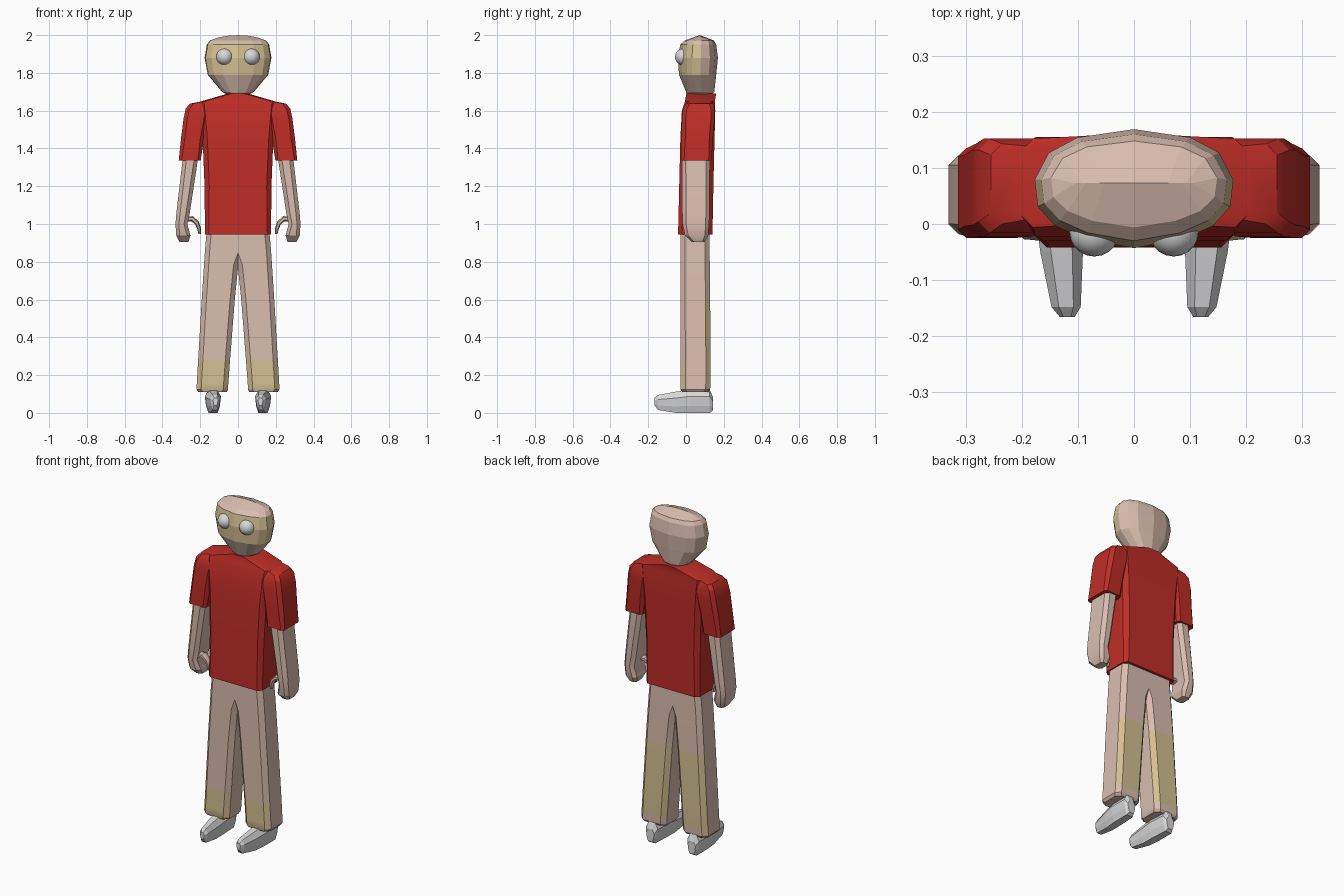
import bpy, bmesh, math

if "Cube" in bpy.data.objects:
    bpy.data.objects.remove(bpy.data.objects["Cube"])


def material(name, rgb):
    m = bpy.data.materials.new(name)
    m.diffuse_color = (*rgb, 1)
    m.use_nodes = True
    m.node_tree.nodes["Principled BSDF"].inputs["Base Color"].default_value = m.diffuse_color
    return m


SKIN = material("beige", (0.70, 0.51, 0.43))
OCHRE = material("ochre", (0.66, 0.53, 0.29))
RED = material("red", (0.52, 0.026, 0.02))
GREY = material("light_grey", (0.68, 0.68, 0.69))


def finish(name, bm, mats, mirror=False, angle=None, rule=None):
    """Turn a bmesh into a coloured, optionally mirrored and smoothed object."""
    bmesh.ops.remove_doubles(bm, verts=bm.verts, dist=0.0005)
    bmesh.ops.recalc_face_normals(bm, faces=bm.faces)
    bm.normal_update()
    if rule:
        for f in bm.faces:
            f.material_index = int(rule(f.calc_center_median(), f.normal))
    me = bpy.data.meshes.new(name)
    bm.to_mesh(me)
    bm.free()
    for m in mats:
        me.materials.append(m)
    ob = bpy.data.objects.new(name, me)
    bpy.context.collection.objects.link(ob)
    if angle:
        bpy.ops.object.select_all(action='DESELECT')
        ob.select_set(True)
        bpy.context.view_layer.objects.active = ob
        bpy.ops.object.shade_smooth_by_angle(angle=math.radians(angle))
    if mirror:
        mod = ob.modifiers.new("Mirror", 'MIRROR')
        mod.use_mirror_merge = False
    return ob


def loft(name, rings, mats, **kw):
    """Skin a list of equal-length point rings and cap both ends."""
    bm = bmesh.new()
    vs = [[bm.verts.new(p) for p in r] for r in rings]
    n = len(vs[0])
    for a, b in zip(vs, vs[1:]):
        for i in range(n):
            j = (i + 1) % n
            bm.faces.new((a[i], a[j], b[j], b[i]))
    bm.faces.new(vs[0])
    bm.faces.new(vs[-1])
    return finish(name, bm, mats, **kw)


def box_ring(z, x0, x1, y0, y1, c):
    """Horizontal rectangle with chamfered corners."""
    return [(x0 + c, y0, z), (x1 - c, y0, z), (x1, y0 + c, z), (x1, y1 - c, z),
            (x1 - c, y1, z), (x0 + c, y1, z), (x0, y1 - c, z), (x0, y0 + c, z)]


# Head and neck: faceted rings, closing on a ridge at the crown
half = [(0, 1), (.57, .86), (.86, .6), (1, .15), (.97, -.3), (.8, -.62), (.5, -.85), (0, -1)]
outline = half + [(-x, y) for x, y in half[-2:0:-1]]


def head_ring(z, rx, y0, y1, drop=0):
    return [(x * rx, (y0 + y1) / 2 + y * (y1 - y0) / 2, z - drop * (x * rx) ** 2)
            for x, y in outline]


loft("head", [
    head_ring(1.64, .045, .02, .13),
    head_ring(1.68, .048, .01, .135),
    head_ring(1.70, .085, 0, .15),
    head_ring(1.79, .16, -.037, .16),
    head_ring(1.88, .177, -.043, .169),
    head_ring(1.95, .165, -.03, .16),
    head_ring(1.972, .148, -.006, .148),
    head_ring(2.0, .107, .0729, .0731, 1.2),
], [SKIN, OCHRE], rule=lambda c, n: c.y < .07 and 1.79 < c.z < 1.95)

# Eyes
bm = bmesh.new()
bmesh.ops.create_uvsphere(bm, u_segments=20, v_segments=12, radius=.044)
bmesh.ops.translate(bm, verts=bm.verts, vec=(.071, -.014, 1.885))
finish("eyes", bm, [GREY], mirror=True, angle=30)

# Shirt body
loft("shirt_body", [box_ring(z, -x, x, y0, y1, c) for z, x, y0, y1, c in [
    (.945, .175, -.042, .14, .02),
    (1.2, .177, -.036, .145, .025),
    (1.45, .187, -.03, .151, .025),
    (1.6, .2, -.022, .155, .025),
    (1.648, .2, -.006, .152, .02),
    (1.69, .055, .002, .16, .02)]], [RED], angle=30)

# Sleeves
loft("sleeves", [box_ring(z, x0, x1, y0, y1, c) for z, x0, x1, y0, y1, c in [
    (1.335, .198, .314, -.025, .135, .015),
    (1.45, .18, .302, -.024, .143, .02),
    (1.56, .16, .288, -.022, .152, .02),
    (1.61, .15, .277, -.016, .152, .02),
    (1.637, .14, .255, .0, .143, .02),
    (1.65, .13, .19, .01, .138, .01)]], [RED], mirror=True, angle=30)

# Arms with closed hands
loft("arms", [box_ring(z, x0, x1, y0, y1, c) for z, x0, x1, y0, y1, c in [
    (1.37, .208, .29, -.022, .126, .02),
    (1.06, .255, .326, -.02, .125, .02),
    (1.0, .268, .331, -.018, .122, .018),
    (.94, .252, .327, -.006, .118, .018),
    (.905, .262, .31, .03, .10, .012)]], [SKIN], mirror=True, angle=30)

# Thumbs: six-sided tube following an arc
thumb = []
for x, z, a, r, w in [(.275, 1.025, 90, .014, .026), (.242, 1.028, 75, .014, .026),
                      (.217, 1.005, 40, .012, .024), (.206, .975, 15, .01, .02),
                      (.203, .948, 0, .006, .012)]:
    nx, nz = -math.cos(math.radians(a)), math.sin(math.radians(a))
    thumb.append([(x + nx * r * math.cos(t), .025 + w * math.sin(t), z + nz * r * math.cos(t))
                  for t in (i * math.pi / 3 for i in range(6))])
loft("thumbs", thumb, [SKIN], mirror=True, angle=30)


# Trouser legs: ochre low on the front and higher up on the back
def leg_patch(c, n):
    return (n.y < -.5 and .125 < c.z < .28) or (n.y > .5 and .15 < c.z < .6)


loft("trouser_legs", [box_ring(z, x0, x1, y0, y1, .025) for z, x0, x1, y0, y1 in [
    (.11, .06, .21, -.02, .118),
    (.125, .053, .22, -.028, .128),
    (.16, .051, .218, -.028, .13),
    (.28, .042, .211, -.028, .13),
    (.6, .017, .192, -.03, .128),
    (.785, -.002, .18, -.03, .126),
    (.86, -.03, .175, -.03, .125),
    (.97, -.03, .165, -.03, .125)]], [SKIN, OCHRE], mirror=True, angle=30, rule=leg_patch)

# Shoes: octagonal sections running from toe to heel
section = [(.55, 0), (.85, .3), (1, .7), (.5, 1)]
section = section + [(-x, z) for x, z in section[::-1]]
loft("shoes", [[(cx + u * w, y, z0 + v * (z1 - z0)) for u, v in section]
               for y, cx, w, z0, z1 in [
    (-.166, .119, .013, .04, .08),
    (-.148, .121, .026, .015, .095),
    (-.05, .129, .038, .0, .113),
    (.02, .133, .043, .0, .125),
    (.125, .136, .038, .0, .125),
    (.142, .136, .026, .012, .085)]], [GREY], mirror=True)
